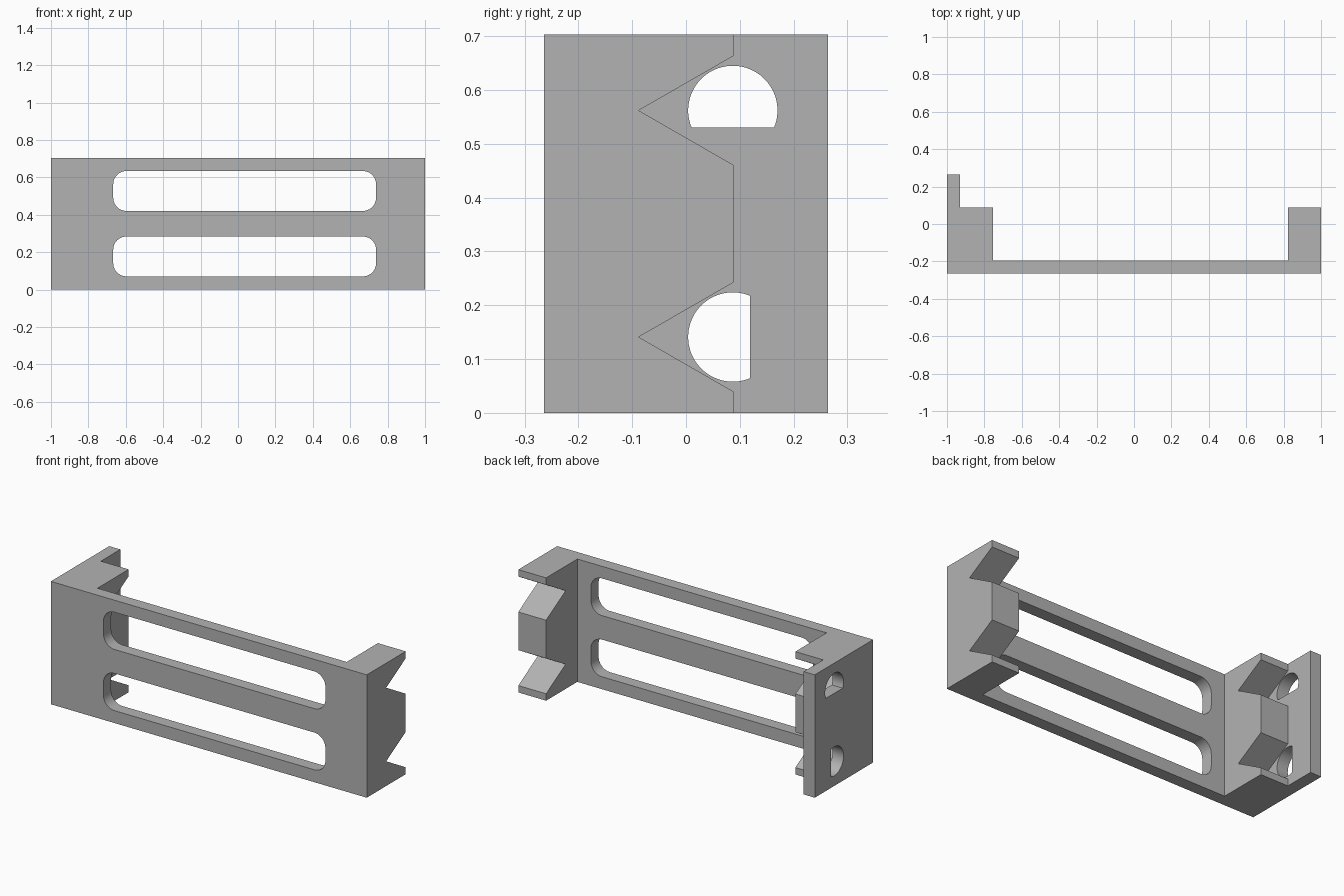
import bpy, bmesh
from math import cos, sin, pi, radians, acos
from mathutils import Vector

cube = bpy.data.objects.get("Cube")
if cube:
    bpy.data.objects.remove(cube, do_unlink=True)

HEIGHT = 0.703
FRONT, BACK = -0.264, 0.264
BLOCK_BACK = 0.088        # rear face of the end blocks
WALL = 0.07               # front panel and end plate thickness
LEFT_IN, RIGHT_IN = 0.824, -0.754

grey = bpy.data.materials.new("light grey")
grey.use_nodes = True
grey.diffuse_color = (0.45, 0.45, 0.45, 1)
grey.node_tree.nodes["Principled BSDF"].inputs["Base Color"].default_value = grey.diffuse_color


def prism(name, points, axis, start, end):
    """Extrude a 2D outline along an axis; points use the other two axes in order."""
    def place(p, depth):
        co = list(p)
        co.insert("xyz".index(axis), depth)
        return Vector(co)
    bm = bmesh.new()
    face = bm.faces.new([bm.verts.new(place(p, start)) for p in points])
    ext = bmesh.ops.extrude_face_region(bm, geom=[face])
    moved = [v for v in ext["geom"] if isinstance(v, bmesh.types.BMVert)]
    bmesh.ops.translate(bm, verts=moved, vec=place((0, 0), end - start))
    bmesh.ops.recalc_face_normals(bm, faces=bm.faces)
    mesh = bpy.data.meshes.new(name)
    bm.to_mesh(mesh)
    bm.free()
    mesh.materials.append(grey)
    obj = bpy.data.objects.new(name, mesh)
    bpy.context.collection.objects.link(obj)
    return obj


def arc(cx, cy, r, a0, a1, n):
    return [(cx + r * cos(a0 + (a1 - a0) * i / n),
             cy + r * sin(a0 + (a1 - a0) * i / n)) for i in range(n + 1)]


def rounded_slot(x0, x1, z0, z1, r):
    corners = [(x1 - r, z1 - r), (x0 + r, z1 - r), (x0 + r, z0 + r), (x1 - r, z0 + r)]
    return [p for i, (cx, cz) in enumerate(corners)
            for p in arc(cx, cz, r, i * pi / 2, (i + 1) * pi / 2, 10)]


def d_hole(cy, cz, r, flat, direction):
    """Circle with one side cut flat, facing the given angle."""
    half = acos(flat / r)
    return arc(cy, cz, r, direction + half, direction + 2 * pi - half, 48)


# Bracket body: front panel, two end blocks and the deep end plate
footprint = [(-1, FRONT), (1, FRONT), (1, BLOCK_BACK), (LEFT_IN, BLOCK_BACK),
             (LEFT_IN, FRONT + WALL), (RIGHT_IN, FRONT + WALL),
             (RIGHT_IN, BLOCK_BACK), (-1 + WALL, BLOCK_BACK),
             (-1 + WALL, BACK), (-1, BACK)]
body = prism("bracket", footprint, "z", 0, HEIGHT)

cutters = []
# Rounded slots through the front panel
for i, z0 in enumerate((0.071, 0.421)):
    cutters.append(prism(f"slot_cutter_{i}", rounded_slot(-0.667, 0.738, z0, z0 + 0.213, 0.07),
                         "y", FRONT - 0.05, FRONT + WALL + 0.05))

# V notches in the end blocks, and D-shaped holes in the end plate behind them
apex, slope, rear = -0.088, 0.575, BLOCK_BACK + 0.02
for i, (z, direction) in enumerate(((0.141, 0), (0.562, radians(-90)))):
    half = (rear - apex) * slope
    cutters.append(prism(f"notch_cutter_{i}", [(apex, z), (rear, z - half), (rear, z + half)],
                         "x", -1 + WALL, 1.1))
    cutters.append(prism(f"hole_cutter_{i}", d_hole(0.087, z, 0.083, 0.032, direction),
                         "x", -1.1, -0.9))

for cutter in cutters:
    cutter.hide_render = True
    mod = body.modifiers.new(cutter.name, "BOOLEAN")
    mod.operation = "DIFFERENCE"
    mod.solver = "EXACT"
    mod.object = cutter

# Bake the cuts and discard the cutters
bpy.context.view_layer.update()
baked = bpy.data.meshes.new_from_object(body.evaluated_get(bpy.context.evaluated_depsgraph_get()))
body.modifiers.clear()
body.data = baked
for cutter in cutters:
    bpy.data.objects.remove(cutter, do_unlink=True)

# Smooth the curved walls while keeping edges sharp
bpy.ops.object.select_all(action="DESELECT")
body.select_set(True)
bpy.context.view_layer.objects.active = body
bpy.ops.object.shade_smooth_by_angle(angle=radians(30))
